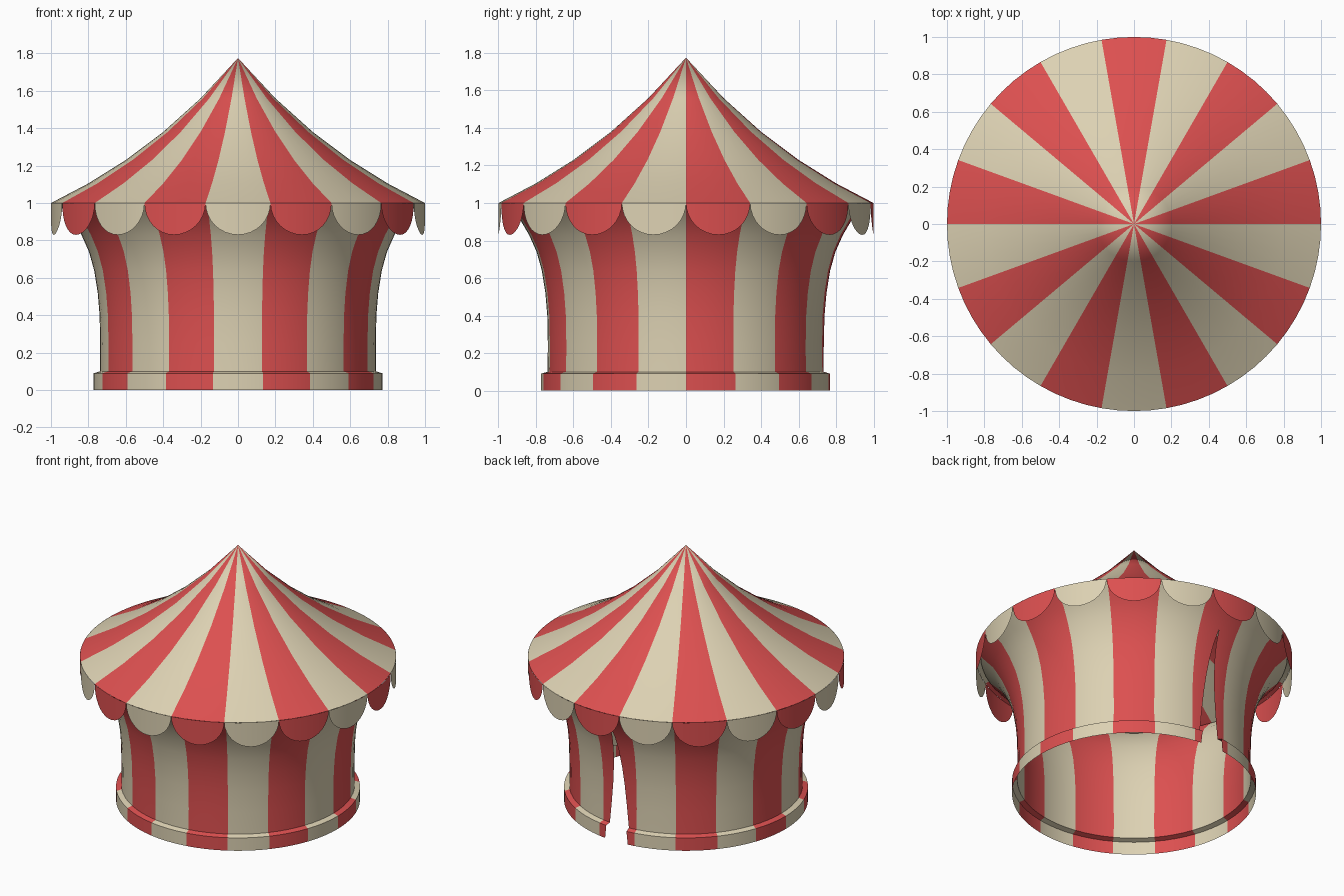
import bpy, bmesh
from math import sin, cos, pi, radians, sqrt

if "Cube" in bpy.data.objects:
    bpy.data.objects.remove(bpy.data.objects["Cube"])

STRIPES = 18
STEP = 360 / STRIPES
BACK = 4            # stripe centred on the back, holds the entrance slit
SLIT_TOP = 0.83     # height where the slit closes
SLIT_HALF = 6.5     # half opening at the ground, in degrees


def material(name, color):
    m = bpy.data.materials.new(name)
    m.diffuse_color = color
    m.use_nodes = True
    m.node_tree.nodes["Principled BSDF"].inputs["Base Color"].default_value = m.diffuse_color
    return m


RED = material("red_canvas", (0.72, 0.08, 0.08, 1))
CREAM = material("cream_canvas", (0.72, 0.64, 0.45, 1))


def build(name, panels):
    """Each panel is (material index, grid rows of (degrees, radius, z))."""
    bm = bmesh.new()
    for mat, rows in panels:
        grid = [[bm.verts.new((r * cos(radians(a)), r * sin(radians(a)), z))
                 for a, r, z in row] for row in rows]
        for low, high in zip(grid, grid[1:]):
            for i in range(len(low) - 1):
                f = bm.faces.new((low[i], low[i + 1], high[i + 1], high[i]))
                f.material_index = mat
    bmesh.ops.remove_doubles(bm, verts=bm.verts, dist=1e-4)
    mesh = bpy.data.meshes.new(name)
    bm.to_mesh(mesh)
    bm.free()
    mesh.materials.append(RED)
    mesh.materials.append(CREAM)
    ob = bpy.data.objects.new(name, mesh)
    bpy.context.collection.objects.link(ob)
    bpy.ops.object.select_all(action='DESELECT')
    ob.select_set(True)
    bpy.context.view_layer.objects.active = ob
    bpy.ops.object.shade_smooth_by_angle(angle=radians(30))
    return ob


def lathe_panel(k, profile, start, end, cols=4):
    """Profile swept from start(z) to end(z) degrees."""
    return k % 2, [[(start(z) + (end(z) - start(z)) * i / cols, r, z)
                    for i in range(cols + 1)] for r, z in profile]


def striped(name, profile, slit=False):
    panels = []
    for k in range(STRIPES):
        a, b = k * STEP, (k + 1) * STEP
        if slit and k == BACK:
            # two flaps either side of the tapering entrance
            gap = lambda z: SLIT_HALF * max(0, 1 - z / SLIT_TOP)
            panels.append(lathe_panel(k, profile, lambda z: a, lambda z: 90 - gap(z)))
            panels.append(lathe_panel(k, profile, lambda z: 90 + gap(z), lambda z: b))
        else:
            panels.append(lathe_panel(k, profile, lambda z: a, lambda z: b))
    return build(name, panels)


# concave pointed roof
striped("roof", [(1, 1), (0.8, 1.105), (0.6, 1.23), (0.4, 1.38),
                 (0.2, 1.56), (0, 1.775)])

# flared wall with the back entrance
striped("wall", [(0.738, 0.1), (0.737, 0.25), (0.74, 0.4), (0.75, 0.52),
                 (0.769, 0.64), (0.797, 0.74), (0.837, 0.83),
                 (0.89, 0.92), (0.97, 1.0)], slit=True)

# base band with its narrow ledge
striped("base_band", [(0.772, 0), (0.772, 0.09), (0.738, 0.1)], slit=True)

# scalloped valance hanging from the rim
scallops = []
COLS, ROWS = 16, 3
for k in range(STRIPES):
    rows = []
    for j in range(ROWS + 1):
        row = []
        for i in range(COLS + 1):
            c = -cos(pi * i / COLS)
            depth = 0.17 * sqrt(max(0, 1 - c * c))
            row.append(((k + 0.5 + c / 2) * STEP, 1, 1 - depth * (1 - j / ROWS)))
        rows.append(row)
    scallops.append((k % 2, rows))
build("valance", scallops)
